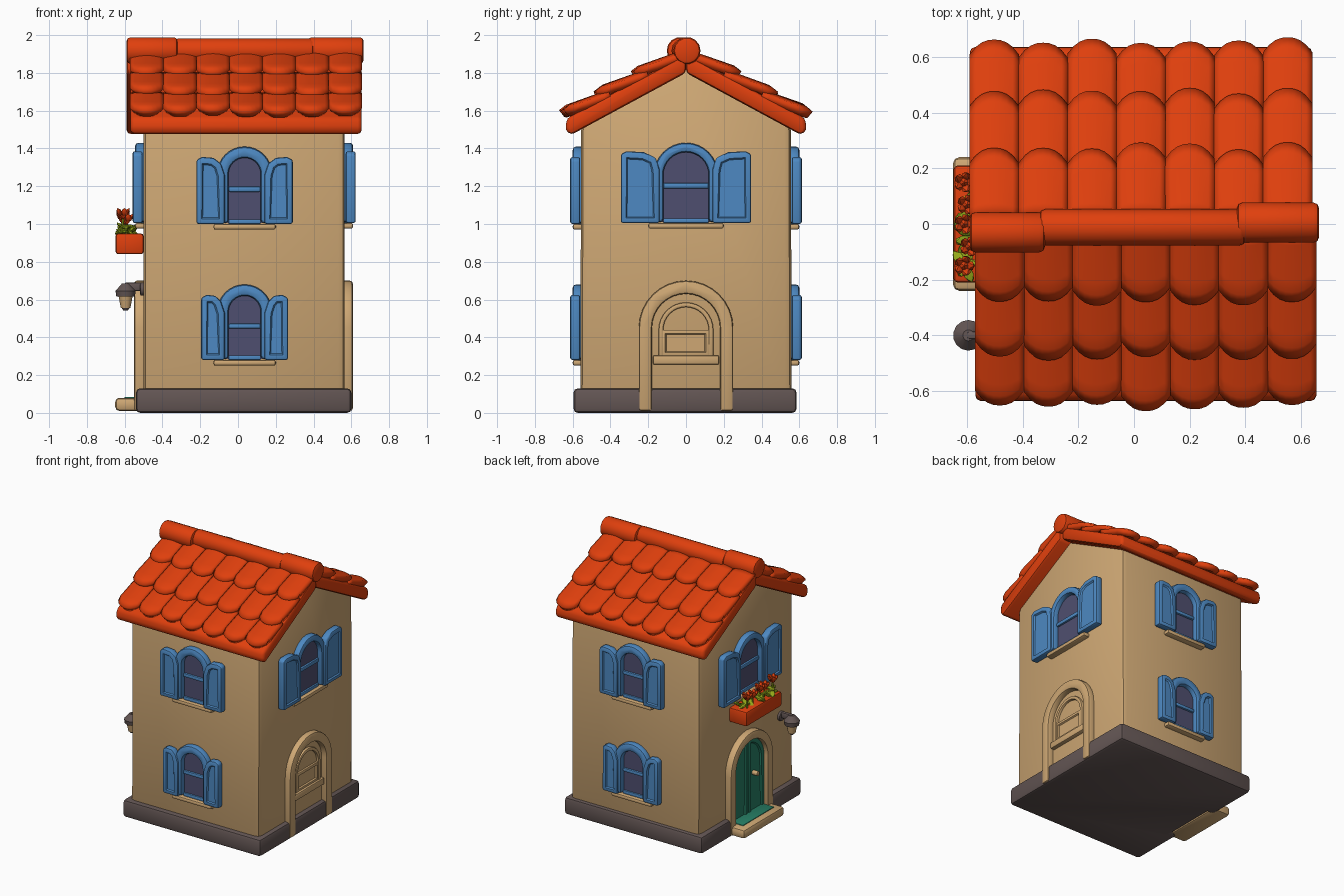
import bpy, bmesh, math, random
from mathutils import Matrix, Vector

if "Cube" in bpy.data.objects:
    bpy.data.objects.remove(bpy.data.objects["Cube"])

random.seed(4)


def material(name, rgb):
    m = bpy.data.materials.new(name)
    m.diffuse_color = (*rgb, 1)
    m.use_nodes = True
    m.node_tree.nodes["Principled BSDF"].inputs["Base Color"].default_value = m.diffuse_color
    return m


WALL = material("sand plaster", (0.62, 0.39, 0.175))
ROOF = material("orange red", (0.74, 0.05, 0.004))
BLUE = material("shutter blue", (0.075, 0.25, 0.54))
GLASS = material("dusk glass", (0.078, 0.078, 0.16))
STONE = material("grey stone", (0.125, 0.092, 0.088))
GREEN = material("door green", (0.02, 0.21, 0.13))
LEAF = material("leaf green", (0.30, 0.40, 0.01))


def finish(bm, name, mat, angle=40):
    me = bpy.data.meshes.new(name)
    bm.to_mesh(me)
    bm.free()
    for p in me.polygons:
        p.use_smooth = True
    me.set_sharp_from_angle(angle=math.radians(angle))
    me.materials.append(mat)
    ob = bpy.data.objects.new(name, me)
    bpy.context.collection.objects.link(ob)
    return ob


def prism(name, mat, outline, n0, n1, M=Matrix(), bevel=0.012, inset=0):
    """Outline in local x/z, extruded outwards (local -y) from n0 to n1."""
    bm = bmesh.new()
    back = [bm.verts.new((a, -n0, b)) for a, b in outline]
    front = [bm.verts.new((a, -n1, b)) for a, b in outline]
    bm.faces.new(back)
    face = bm.faces.new(front)
    for i in range(len(outline)):
        j = (i + 1) % len(outline)
        bm.faces.new((back[i], back[j], front[j], front[i]))
    bmesh.ops.recalc_face_normals(bm, faces=bm.faces)
    if bevel:
        edges = [e for e in bm.edges if e.calc_face_angle(0) > 0.6]
        bmesh.ops.bevel(bm, geom=edges, offset=bevel, segments=2, profile=0.5,
                        affect='EDGES', clamp_overlap=True)
    if inset:
        bm.faces.ensure_lookup_table()
        bm.normal_update()
        face = max((f for f in bm.faces if f.normal.y < -0.9), key=lambda f: f.calc_area())
        bmesh.ops.inset_region(bm, faces=[face], thickness=inset)
        bmesh.ops.inset_region(bm, faces=[face], thickness=0.008, depth=-0.01)
    bm.transform(M)
    return finish(bm, name, mat)


def rect(a0, a1, b0, b1):
    return [(a0, b0), (a1, b0), (a1, b1), (a0, b1)]


def arch(w, z0, top, rise):
    pts = [(w * math.cos(math.pi * i / 16), top - rise + rise * math.sin(math.pi * i / 16))
           for i in range(17)]
    return [(w, z0)] + pts + [(-w, z0)]


def arch_band(w, top, rise, t, z0):
    return arch(w, z0, top, rise) + arch(w - t, z0, top - t, rise - t)[::-1]


def circle(r, a, b, n=14):
    return [(a + r * math.cos(2 * math.pi * i / n), b + r * math.sin(2 * math.pi * i / n))
            for i in range(n)]


def side(deg, wall, cx=0.0):
    return (Matrix.Translation((cx, 0, 0)) @ Matrix.Rotation(math.radians(deg), 4, 'Z')
            @ Matrix.Translation((0, -wall, 0)))


FRONT, BACK = side(0, 0.555, 0.035), side(180, 0.555, 0.035)
RIGHT, LEFT = side(90, 0.565), side(-90, 0.50)
ALONG_X = side(90, 0)
PLAN = Matrix.Rotation(math.radians(-90), 4, 'X')

# House body, a gabled prism
prism("walls", WALL, [(-0.56, 0.02), (0.56, 0.02), (0.555, 1.53), (0, 1.83), (-0.555, 1.53)],
      -0.50, 0.565, ALONG_X, 0.035)
# Stone plinth with a notch for the door
prism("plinth", STONE, [(-0.54, -0.595), (0.60, -0.595), (0.60, 0.585), (-0.54, 0.585),
                        (-0.54, 0.19), (-0.49, 0.19), (-0.49, -0.19), (-0.54, -0.19)],
      0.0, 0.13, PLAN, 0.022)


def window(tag, M, z0, w, sw, h):
    """Arched window: w is the glass half width, sw the shutter outer edge, h the glass height."""
    t = 0.06 if w < 0.1 else 0.05
    top = z0 + h
    prism(tag + "_glass", GLASS, arch(w + 0.01, z0, top + 0.01, w), -0.02, 0.008, M, 0)
    prism(tag + "_frame", BLUE, arch_band(w + t, top + t, w + t, t, z0), -0.02, 0.045, M, 0.018)
    prism(tag + "_bottom_rail", BLUE, rect(-w, w, z0 - 0.005, z0 + 0.02), -0.01, 0.02, M, 0.006)
    prism(tag + "_crossbar", BLUE, rect(-w, w, z0 + h * 0.48, z0 + h * 0.56), -0.01, 0.022, M, 0.008)
    prism(tag + "_sill", WALL, rect(-w - 0.08, w + 0.08, z0 - 0.035, z0 - 0.004), -0.02, 0.045, M, 0.012)
    for s in (-1, 1):
        a, b = w + 0.02, sw
        m = a + (b - a) * 0.4
        shape = [(s * a, z0 - 0.005), (s * b, z0 - 0.005), (s * b, top - 0.01), (s * (b - 0.03), top + 0.005),
                 (s * m, top), (s * (a + 0.02), top - 0.03), (s * a, top - 0.09)]
        prism(tag + "_shutter", BLUE, shape, 0.005, 0.058, M, 0.012, 0.022)


for tag, M in (("front", FRONT), ("back", BACK)):
    window(tag + "_upper", M, 1.005, 0.085, 0.255, 0.345)
    window(tag + "_lower", M, 0.285, 0.085, 0.23, 0.335)
for tag, M in (("right", RIGHT), ("left", LEFT)):
    window(tag + "_gable", M, 1.01, 0.12, 0.345, 0.37)

# Blind arch with a small hearth on the right wall
prism("blind_arch", WALL, arch_band(0.25, 0.70, 0.25, 0.07, 0.01), -0.03, 0.043, RIGHT, 0.015)
prism("hearth_arch", WALL, arch_band(0.145, 0.585, 0.145, 0.025, 0.30), -0.02, 0.018, RIGHT, 0.008)
prism("hearth_panel", WALL, rect(-0.13, 0.125, 0.30, 0.44), -0.02, 0.014, RIGHT, 0.006, 0.02)
prism("hearth_ledge", WALL, rect(-0.175, 0.175, 0.255, 0.305), -0.02, 0.03, RIGHT, 0.01)

# Door on the left wall: surround, two leaves, knob, step
prism("door_surround", WALL, arch_band(0.25, 0.70, 0.25, 0.065, 0.01), -0.03, 0.05, LEFT, 0.015)
leaf = [(a, b) for a, b in arch(0.19, 0.05, 0.64, 0.19) if a > 0.005]
for s in (-1, 1):
    prism("door_leaf", GREEN, [(s * 0.003, 0.05)] + [(s * a, b) for a, b in leaf] + [(s * 0.003, 0.64)],
          -0.02, 0.016, LEFT, 0.006, 0.03)
prism("door_knob", WALL, circle(0.018, 0.07, 0.36, 10), 0.0, 0.05, LEFT, 0.008)
prism("door_step", WALL, [(-0.24, 0.01), (0.24, 0.01), (0.24, 0.08), (-0.24, 0.08)], 0.0, 0.15, LEFT, 0.022)
prism("threshold", GREEN, rect(-0.183, 0.183, 0.07, 0.085), 0.0, 0.10, LEFT, 0.003)

# Roof slabs and scalloped tiles
K = 0.54
NRM = Vector((0, K, 1)).normalized()
for s, x0, x1 in ((-1, -0.57, 0.655), (1, -0.59, 0.64)):
    slab = [(0, 1.80), (s * 0.61, 1.80 - K * 0.61), (s * 0.64, 1.845 - K * 0.64),
            (s * 0.63, 1.90 - K * 0.63), (0, 1.90)]
    prism("roof_slab", ROOF, slab, x0, x1, ALONG_X, 0.025)
    bm = bmesh.new()
    cols, NX, NT = 7, 8, 6
    width = (x1 - x0) / cols
    for start, end in ((0.40, 0.635), (0.20, 0.455), (0.02, 0.255)):
        for c in range(cols):
            cx, e = x0 + (c + 0.5) * width, end + random.uniform(-0.012, 0.012)
            lift = random.uniform(0.0, 0.012)
            grid = []
            for i in range(NX + 1):
                u = -1 + 2 * i / NX
                row = []
                for j in range(NT + 1):
                    t = j / NT
                    y = start + t * (e - 0.045 * abs(u) ** 2.5 - start)
                    h = 0.012 + (0.033 + lift) * t + 0.018 * (1 - u * u) - 0.015 * max(0, t - 0.85) / 0.15
                    p = Vector((cx + u * width * 0.505, y, 1.90 - K * y)) + NRM * h
                    row.append(bm.verts.new((p.x, s * p.y, p.z)))
                grid.append(row)
            for i in range(NX):
                for j in range(NT):
                    bm.faces.new((grid[i][j], grid[i + 1][j], grid[i + 1][j + 1], grid[i][j + 1]))
    bm.normal_update()
    bmesh.ops.reverse_faces(bm, faces=[f for f in bm.faces if f.normal.z < 0])
    tiles = finish(bm, "roof_tiles", ROOF, 50)
    mod = tiles.modifiers.new("thickness", 'SOLIDIFY')
    mod.thickness, mod.offset = 0.045, -1

# Ridge caps
for x0, x1, r, y in ((-0.59, -0.32, 0.072, -0.03), (-0.34, 0.40, 0.065, -0.012), (0.37, 0.665, 0.072, 0.005)):
    prism("ridge_cap", ROOF, circle(r, y, 1.99 - 0.072), x0, x1, ALONG_X, 0.02)

# Flower box with leaves and blossoms
prism("flower_box", ROOF, rect(-0.21, 0.21, 0.84, 0.95), 0.0, 0.148, LEFT, 0.014)


def blob(name, mat, loc, size, rot=(0, 0, 0)):
    bm = bmesh.new()
    bmesh.ops.create_icosphere(bm, subdivisions=1, radius=1)
    R = Matrix.Rotation(rot[2], 4, 'Z') @ Matrix.Rotation(rot[1], 4, 'Y') @ Matrix.Rotation(rot[0], 4, 'X')
    bm.transform(Matrix.Translation(loc) @ R @ Matrix.Diagonal((*size, 1)))
    return finish(bm, name, mat)


for i in range(22):
    y = -0.175 + 0.35 * i / 21
    blob("leaf", LEAF, (random.uniform(-0.63, -0.55), y, random.uniform(0.955, 0.985)), (0.042, 0.02, 0.012),
         (0, random.uniform(-0.7, 0.7), random.uniform(0, 6.3)))
for x, y, z in ((-0.61, 0.15, 1.03), (-0.60, 0.07, 1.015), (-0.61, 0.0, 1.04), (-0.59, -0.08, 1.02),
                (-0.61, -0.15, 1.05)):
    blob("stem", LEAF, (x, y, z - 0.05), (0.007, 0.007, 0.05))
    blob("blossom_heart", ROOF, (x, y, z), (0.022, 0.022, 0.026))
    for k in range(5):
        a = k * 2 * math.pi / 5
        blob("petal", ROOF, (x + 0.022 * math.cos(a), y + 0.022 * math.sin(a), z + 0.012),
             (0.012, 0.018, 0.026), (0, 0.5, a))

# Wall lamp beside the door
LY = 0.40
prism("lamp_plate", STONE, circle(0.035, LY, 0.655), -0.01, 0.018, LEFT, 0.006)
prism("lamp_arm", STONE, rect(LY - 0.014, LY + 0.014, 0.645, 0.69), 0.0, 0.10, LEFT, 0.008)


def cone(name, mat, z0, z1, r0, r1):
    bm = bmesh.new()
    bmesh.ops.create_cone(bm, cap_ends=True, segments=14, radius1=r0, radius2=r1, depth=z1 - z0)
    bm.transform(Matrix.Translation((-0.595, -LY, (z0 + z1) / 2)))
    finish(bm, name, mat)


cone("lamp_cap_rim", STONE, 0.615, 0.645, 0.05, 0.055)
cone("lamp_cap", STONE, 0.645, 0.685, 0.055, 0.02)
cone("lamp_glass", WALL, 0.555, 0.618, 0.026, 0.038)
cone("lamp_tip", STONE, 0.542, 0.556, 0.012, 0.022)
